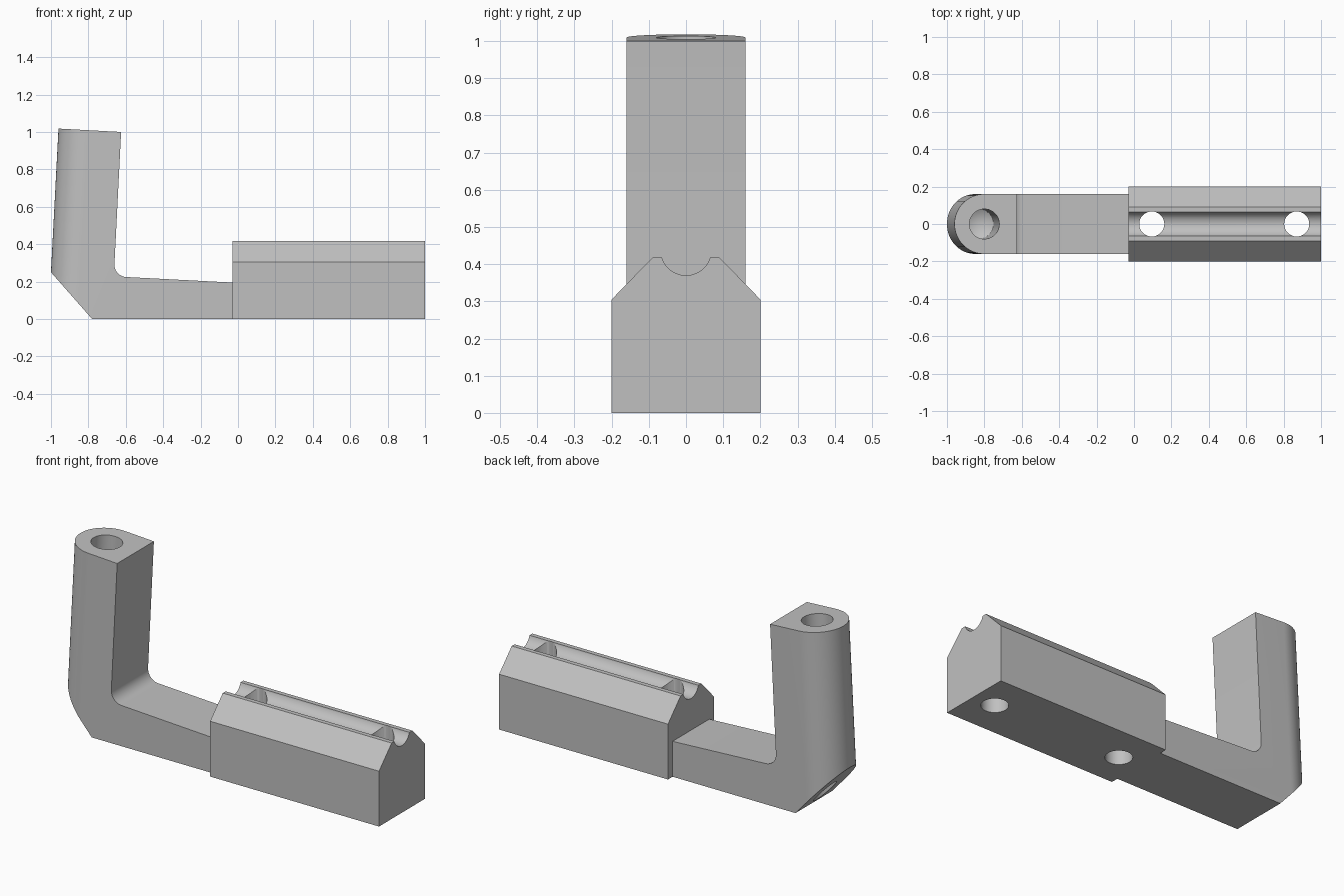
import bpy, bmesh
from math import sin, cos, pi, radians, atan2
from mathutils import Matrix, Vector

if "Cube" in bpy.data.objects:
    bpy.data.objects.remove(bpy.data.objects["Cube"], do_unlink=True)

grey = bpy.data.materials.new("plain grey")
grey.use_nodes = True
grey.diffuse_color = (0.53, 0.53, 0.53, 1)
grey.node_tree.nodes["Principled BSDF"].inputs["Base Color"].default_value = grey.diffuse_color


def arc(cx, cy, r, start, end, steps):
    angles = [start + (end - start) * i / steps for i in range(steps + 1)]
    return [(cx + r * cos(a), cy + r * sin(a)) for a in angles]


def prism(name, outline, low, high, matrix=Matrix(), tip=0):
    """Extrude a 2D outline along local z; tip gives the low end a point."""
    bm = bmesh.new()
    base = bm.faces.new([bm.verts.new((x, y, low)) for x, y in outline])
    moved = bmesh.ops.extrude_face_region(bm, geom=[base], use_keep_orig=True)["geom"]
    for v in moved:
        if isinstance(v, bmesh.types.BMVert):
            v.co.z = high
    if tip:
        centre = bmesh.ops.poke(bm, faces=[base])["verts"][0]
        centre.co.z -= tip
    bm.transform(matrix)
    bmesh.ops.recalc_face_normals(bm, faces=bm.faces)
    mesh = bpy.data.meshes.new(name)
    bm.to_mesh(mesh)
    bm.free()
    mesh.materials.append(grey)
    obj = bpy.data.objects.new(name, mesh)
    bpy.context.collection.objects.link(obj)
    return obj


def select(obj):
    bpy.ops.object.select_all(action="DESELECT")
    obj.select_set(True)
    bpy.context.view_layer.objects.active = obj


def combine(obj, tool, operation):
    tool.hide_render = True
    mod = obj.modifiers.new("shape", "BOOLEAN")
    mod.solver, mod.operation, mod.object = "EXACT", operation, tool
    select(obj)
    bpy.ops.object.modifier_apply(modifier=mod.name)
    bpy.data.objects.remove(tool, do_unlink=True)


def circle(x, y, r):
    return arc(x, y, r, 0, 2 * pi, 48)[:-1]


# Angled arm: side profile with a filleted inner corner
tilt = radians(3)
across = Vector((cos(tilt), -sin(tilt)))
along = Vector((sin(tilt), cos(tilt)))
corner = Vector((-0.664, 0.228))
r = 0.065
fillet_centre = corner + r * (across + along)
fillet = arc(*fillet_centre, r, 1.5 * pi - tilt, pi - tilt, 10)
profile = [(-0.78, 0), (-0.03, 0), (-0.03, 0.195), *fillet,
           (-0.625, 1.0), (-1.16, 1.029), (-1.22, 0.5)]
arm = prism("angled_arm", profile, -0.2, 0.2, Matrix.Rotation(pi / 2, 4, "X"))

# Round the back of the post along its leaning axis
post_frame = Matrix.Translation((-0.80, 0, 1.01)) @ Matrix.Rotation(tilt, 4, "Y")
footprint = arc(0, 0, 0.16, pi / 2, 1.5 * pi, 40) + [(1.2, -0.16), (1.2, 0.16)]
combine(arm, prism("post_envelope", footprint, -1.5, 0.5, post_frame), "INTERSECT")

# Post sockets, from the top and from the sloping heel
combine(arm, prism("top_socket", circle(0, 0, 0.08), -0.6, 0.2, post_frame, 0.05), "DIFFERENCE")
combine(arm, prism("heel_socket", circle(0, 0, 0.06), -1.2, -0.78, post_frame), "DIFFERENCE")

# Mounting block: chamfered section with a round groove along the top
gr, gz, top = 0.068, 0.438, 0.418
rim = atan2(top - gz, 0.065)
groove = arc(0, gz, gr, rim, -pi - rim, 24)
section = [(-0.2, 0), (0.2, 0), (0.2, 0.305), (0.09, top), *groove,
           (-0.09, top), (-0.2, 0.305)]
x_axis = Matrix(((0, 0, 1, 0), (1, 0, 0, 0), (0, 1, 0, 0), (0, 0, 0, 1)))
block = prism("mounting_block", section, -0.03, 1.0, x_axis)

# Vertical bolt holes
for x in (0.095, 0.87):
    combine(block, prism("bolt_hole", circle(x, 0, 0.067), -0.2, 0.7), "DIFFERENCE")

for obj in (arm, block):
    select(obj)
    bpy.ops.object.shade_smooth_by_angle(angle=radians(25))
